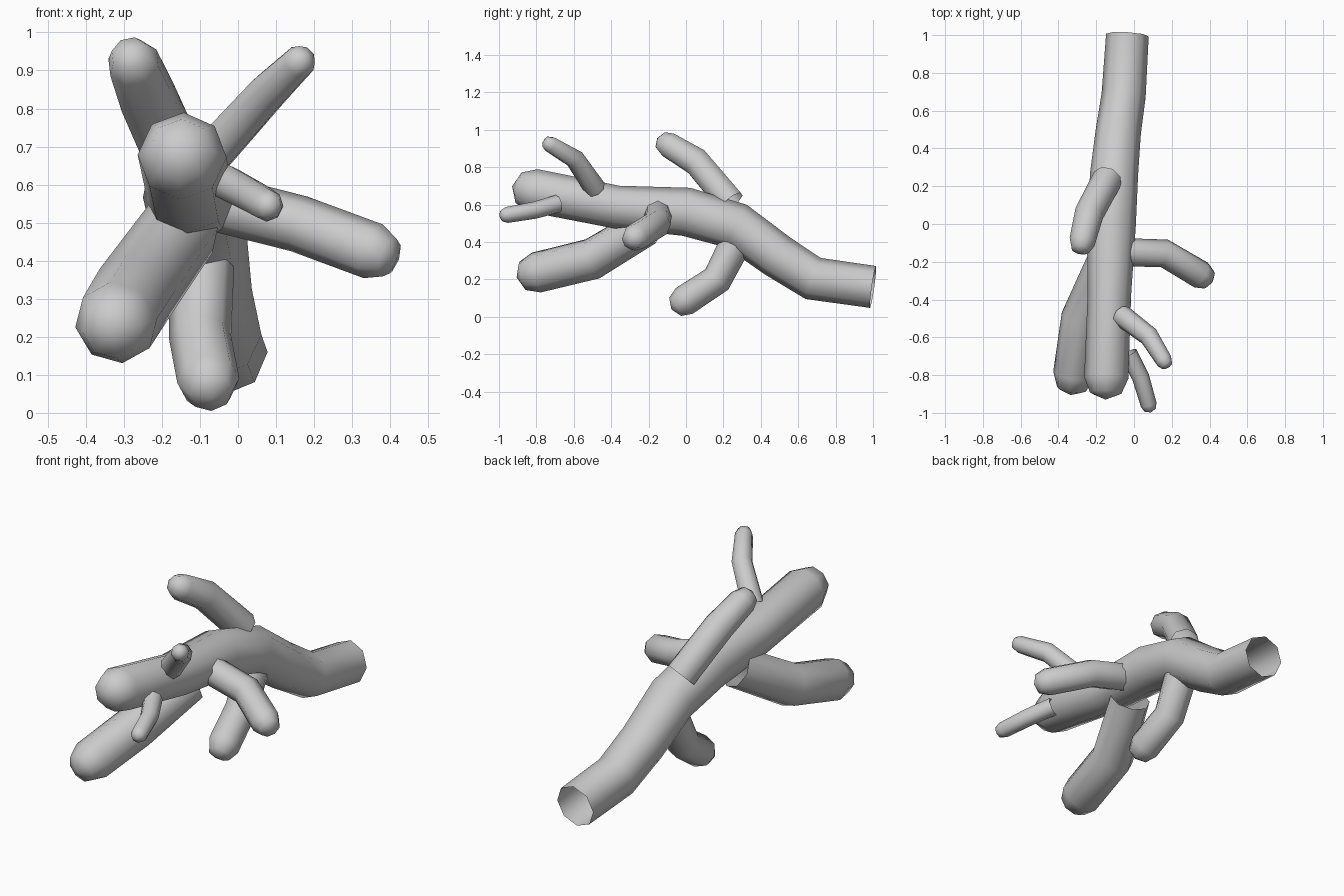
import bpy, bmesh, math
from mathutils import Vector

if "Cube" in bpy.data.objects:
    bpy.data.objects.remove(bpy.data.objects["Cube"])

SIDES = 8


def limb(name, path):
    """Octagonal tube along (x, y, z, radius) points: open base, rounded tip."""
    pts = [Vector(p[:3]) for p in path]
    rad = [p[3] for p in path]
    segs = [(b - a).normalized() for a, b in zip(pts, pts[1:])]
    tans = [segs[0]] + [(a + b).normalized() for a, b in zip(segs, segs[1:])] + [segs[-1]]
    # extra ring for the half-round tip
    tip, r, end = pts[-1], rad[-1], segs[-1]
    pts.append(tip + end * r * 0.7)
    rad.append(r * 0.71)
    tans.append(end)

    bm = bmesh.new()
    rings = []
    ref = Vector((0, 0, 1)) if abs(tans[0].z) < 0.85 else Vector((0, 1, 0))
    for p, rr, t in zip(pts, rad, tans):
        u = (ref - t * ref.dot(t)).normalized()
        v = t.cross(u)
        ref = u
        rings.append([bm.verts.new(p + (u * math.cos(a) + v * math.sin(a)) * rr)
                      for a in (2 * math.pi * i / SIDES for i in range(SIDES))])
    for a, b in zip(rings, rings[1:]):
        for i in range(SIDES):
            j = (i + 1) % SIDES
            bm.faces.new((a[i], a[j], b[j], b[i]))
    pole = bm.verts.new(tip + end * r)
    last = rings[-1]
    for i in range(SIDES):
        bm.faces.new((last[i], last[(i + 1) % SIDES], pole))
    for f in bm.faces:
        f.smooth = True
    me = bpy.data.meshes.new(name)
    bm.to_mesh(me)
    bm.free()
    ob = bpy.data.objects.new(name, me)
    bpy.context.collection.objects.link(ob)
    return ob


# Main branch, open at the cut end
limb("main_branch", [(-0.035, 1.0, 0.16, 0.113), (-0.055, 0.68, 0.205, 0.117),
                     (-0.083, 0.49, 0.325, 0.12), (-0.105, 0.27, 0.485, 0.127),
                     (-0.12, 0.0, 0.562, 0.13), (-0.13, -0.37, 0.587, 0.115),
                     (-0.147, -0.815, 0.675, 0.117)])
# Side twigs
limb("upper_left_twig", [(-0.14, 0.24, 0.61, 0.08), (-0.238, 0.055, 0.83, 0.078),
                         (-0.275, -0.095, 0.92, 0.07)])
limb("upper_right_twig", [(-0.065, -0.485, 0.685, 0.058), (0.08, -0.595, 0.845, 0.053),
                          (0.16, -0.725, 0.922, 0.045)])
limb("right_twig", [(-0.05, -0.15, 0.55, 0.075), (0.16, -0.155, 0.497, 0.075),
                    (0.355, -0.27, 0.425, 0.075)])
limb("small_front_twig", [(-0.03, -0.685, 0.605, 0.048), (0.035, -0.81, 0.57, 0.046),
                          (0.078, -0.957, 0.545, 0.043)])
limb("lower_left_limb", [(-0.15, -0.21, 0.485, 0.105), (-0.275, -0.5, 0.31, 0.112),
                         (-0.32, -0.8, 0.237, 0.11)])
limb("lower_twig", [(-0.095, 0.26, 0.385, 0.085), (-0.1, 0.165, 0.2, 0.082),
                    (-0.078, -0.01, 0.085, 0.082)])
